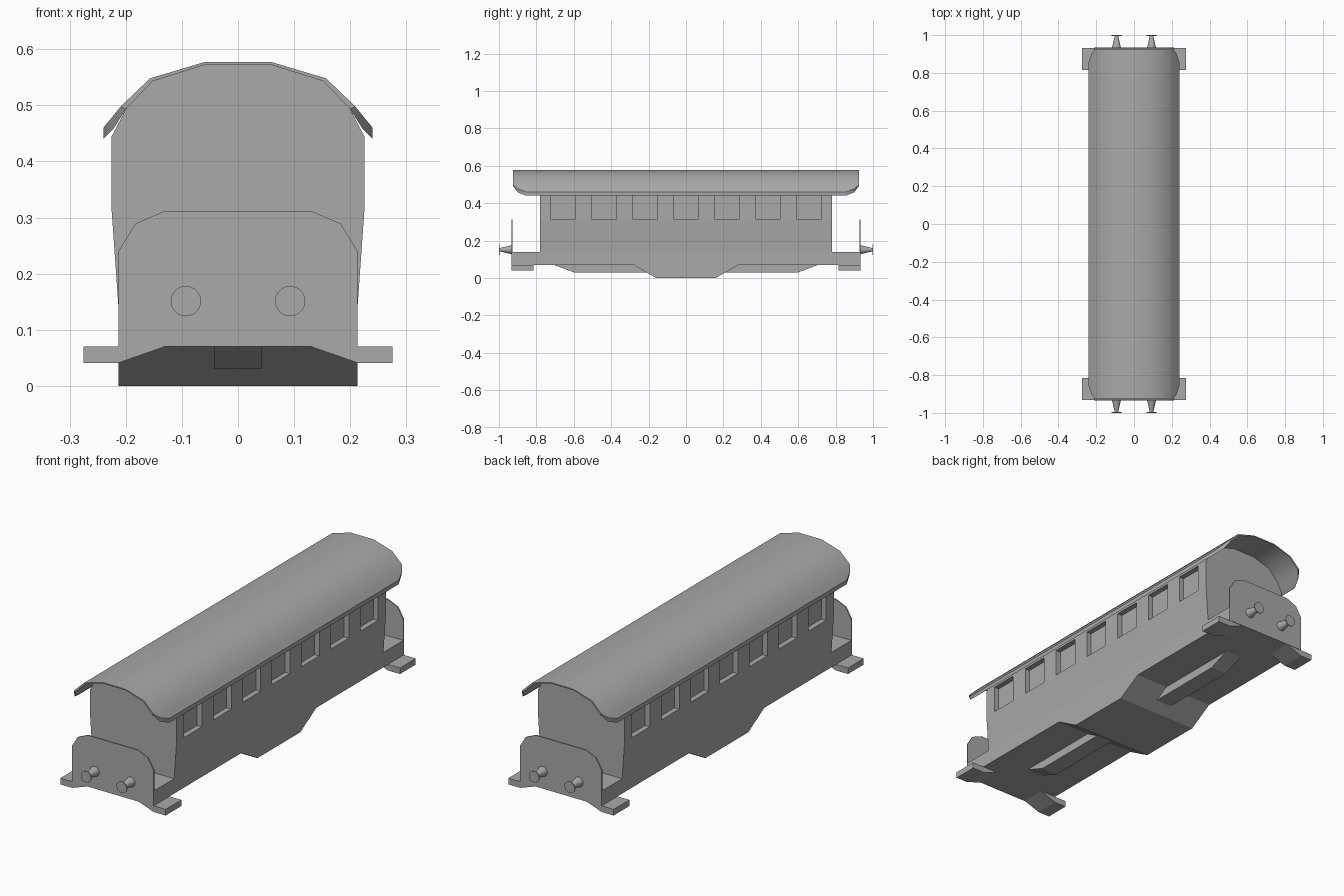
import bpy, bmesh
from math import radians, pi
from mathutils import Matrix, Vector

cube = bpy.data.objects.get("Cube")
if cube:
    bpy.data.objects.remove(cube, do_unlink=True)

GREY = (0.4, 0.4, 0.4, 1)
grey = bpy.data.materials.new("plain grey")
grey.use_nodes = True
grey.diffuse_color = GREY
grey.node_tree.nodes["Principled BSDF"].inputs["Base Color"].default_value = GREY


def finish(name, bm, smooth=False):
    bmesh.ops.recalc_face_normals(bm, faces=bm.faces)
    mesh = bpy.data.meshes.new(name)
    bm.to_mesh(mesh)
    bm.free()
    mesh.materials.append(grey)
    obj = bpy.data.objects.new(name, mesh)
    bpy.context.collection.objects.link(obj)
    bpy.ops.object.select_all(action='DESELECT')
    obj.select_set(True)
    bpy.context.view_layer.objects.active = obj
    if smooth:
        bpy.ops.object.shade_smooth_by_angle(angle=radians(35))
    return obj


def prism(name, profile, axis, lo, hi):
    """Extrude a closed profile along x (profile in y, z) or y (profile in x, z)."""
    bm = bmesh.new()
    put = (lambda a, b: (lo, a, b)) if axis == 'x' else (lambda a, b: (a, lo, b))
    face = bm.faces.new([bm.verts.new(put(a, b)) for a, b in profile])
    new = bmesh.ops.extrude_face_region(bm, geom=[face])["geom"]
    move = Vector((hi - lo, 0, 0)) if axis == 'x' else Vector((0, hi - lo, 0))
    bmesh.ops.translate(bm, vec=move, verts=[g for g in new if isinstance(g, bmesh.types.BMVert)])
    return finish(name, bm)


def mirrored(half):
    """Complete a profile symmetric about its first coordinate."""
    return half + [(-a, b) for a, b in reversed(half)]


# Passenger body with arched top
body = prism("carriage_body", mirrored([
    (0.213, 0.14), (0.225, 0.31), (0.225, 0.445), (0.2, 0.493), (0.152, 0.543), (0.06, 0.572)]),
    'y', -0.78, 0.78)

# Recessed windows, seven on each side
bm = bmesh.new()
for side in (-1, 1):
    for i in range(-3, 4):
        place = Matrix.Translation((side * 0.25, i * 0.219, 0.38))
        bmesh.ops.create_cube(bm, size=1, matrix=place @ Matrix.Diagonal((0.1, 0.133, 0.129, 1)))
cutter = finish("window_cutter", bm)
cutter.hide_render = True
cut = body.modifiers.new("windows", 'BOOLEAN')
cut.operation = 'DIFFERENCE'
cut.solver = 'EXACT'
cut.object = cutter
bpy.context.view_layer.objects.active = body
bpy.ops.object.modifier_apply(modifier=cut.name)
bpy.data.objects.remove(cutter, do_unlink=True)

# Chassis with platforms at both ends and a deep belly
prism("chassis", mirrored([(0.93, 0.14), (0.93, 0.07), (0.28, 0.07), (0.16, 0)]),
      'x', -0.213, 0.213)
prism("centre_beam", mirrored([(0.72, 0.075), (0.6, 0.03)]), 'x', -0.042, 0.042)

# Thin curved roof, its eaves rounded off toward the ends
# (x, outer z, inner x, inner z, half length)
ROOF = [(0.24, 0.46, 0.24, 0.44, 0.855), (0.226, 0.477, 0.222, 0.458, 0.9),
        (0.209, 0.498, 0.2, 0.493, 0.925), (0.157, 0.548, 0.152, 0.543, 0.925),
        (0.06, 0.577, 0.06, 0.572, 0.925)]
ROOF += [(-x, z, -ix, iz, y) for x, z, ix, iz, y in reversed(ROOF)]
bm = bmesh.new()
rows = []
for x, z, ix, iz, y in ROOF:
    rows.append([bm.verts.new(c) for c in ((x, -y, z), (x, y, z), (ix, y, iz), (ix, -y, iz))])
for a, b in zip(rows, rows[1:]):
    for k in range(4):
        n = (k + 1) % 4
        bm.faces.new((a[k], a[n], b[n], b[k]))
bm.faces.new(rows[0])
bm.faces.new(rows[-1])
finish("roof", bm, smooth=True)

PANEL = mirrored([(0.213, 0.07), (0.213, 0.24), (0.183, 0.289), (0.13, 0.312)])
STEP = [(0.275, 0.07), (0.275, 0.041), (0.213, 0.041), (0.13, 0.07)]

for end, label in ((-1, "front"), (1, "back")):
    # End panel and side steps
    prism(label + "_end_panel", PANEL, 'y', end * 0.928, end * 0.934)
    for side, hand in ((1, "left"), (-1, "right")):
        prism(f"{label}_{hand}_step", [(side * x, z) for x, z in STEP],
              'y', end * 0.815, end * 0.932)
        # Buffer: tapered stem with a flat round head
        bm = bmesh.new()
        for r1, r2, depth, y in ((0.024, 0.009, 0.066, 0.964), (0.027, 0.027, 0.004, 0.998)):
            place = Matrix.Translation((side * 0.093, end * y, 0.151))
            turn = Matrix.Rotation(-end * pi / 2, 4, 'X')
            bmesh.ops.create_cone(bm, cap_ends=True, segments=20, radius1=r1, radius2=r2,
                                  depth=depth, matrix=place @ turn)
        finish(f"{label}_{hand}_buffer", bm, smooth=True)
